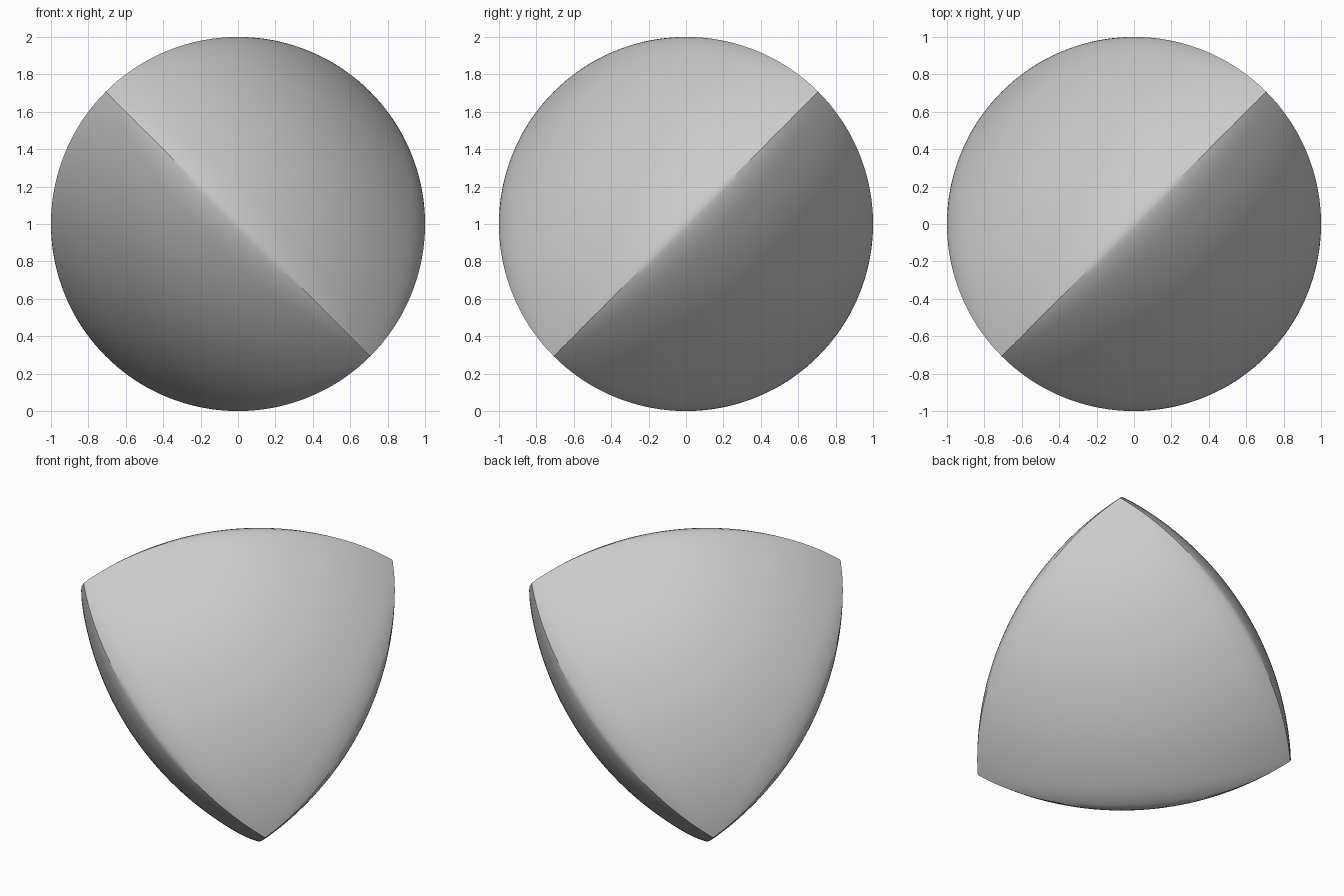
import bpy, bmesh, math
from itertools import combinations
from mathutils import Vector

cube = bpy.data.objects.get("Cube")
if cube:
    bpy.data.objects.remove(cube, do_unlink=True)

# Four corners; every width of the solid equals the distance between two of them
width = 2.0
corner = math.sqrt(0.5)
corners = [Vector(c) * corner for c in
           ((-1, -1, 1), (1, -1, -1), (1, 1, 1), (-1, 1, -1))]

# Points along the six elliptical ridges that join the corners
steps = 32
ridge_points = []
for a, b in combinations(corners, 2):
    outward = (a + b).normalized()
    along = (b - a) / (2 * corner)
    for i in range(steps + 1):
        t = math.radians(90 * i / steps - 45)
        ridge_points.append(outward * math.cos(t) + along * math.sin(t))
ball_data = [(p, width ** 2 - p.length_squared) for p in ridge_points]


def bulge(point):
    """Push a point outward onto the overlap of balls centred on the ridges."""
    d = point.normalized()
    reach = width
    for centre, rest in ball_data:
        k = d.dot(centre)
        if k < 0:
            reach = min(reach, k + math.sqrt(k * k + rest))
    return d * reach


# Finely divided tetrahedron, bulged into the rounded solid
bm = bmesh.new()
verts = [bm.verts.new(c) for c in corners]
for skip in verts:
    bm.faces.new([v for v in verts if v is not skip])
bmesh.ops.subdivide_edges(bm, edges=bm.edges[:], cuts=71, use_grid_fill=True)
for v in bm.verts:
    v.co = bulge(v.co) + Vector((0, 0, 1))
bmesh.ops.recalc_face_normals(bm, faces=bm.faces[:])

mesh = bpy.data.meshes.new("rounded_tetrahedron")
bm.to_mesh(mesh)
bm.free()
body = bpy.data.objects.new("rounded_tetrahedron", mesh)
bpy.context.collection.objects.link(body)

# Plain grey material
grey = bpy.data.materials.new("light_grey")
grey.use_nodes = True
colour = (0.6, 0.6, 0.6, 1)
grey.diffuse_color = colour
grey.node_tree.nodes["Principled BSDF"].inputs["Base Color"].default_value = colour
mesh.materials.append(grey)

# Smooth faces, sharp ridges near the corners
bpy.ops.object.select_all(action="DESELECT")
body.select_set(True)
bpy.context.view_layer.objects.active = body
bpy.ops.object.shade_smooth_by_angle(angle=math.radians(30))
